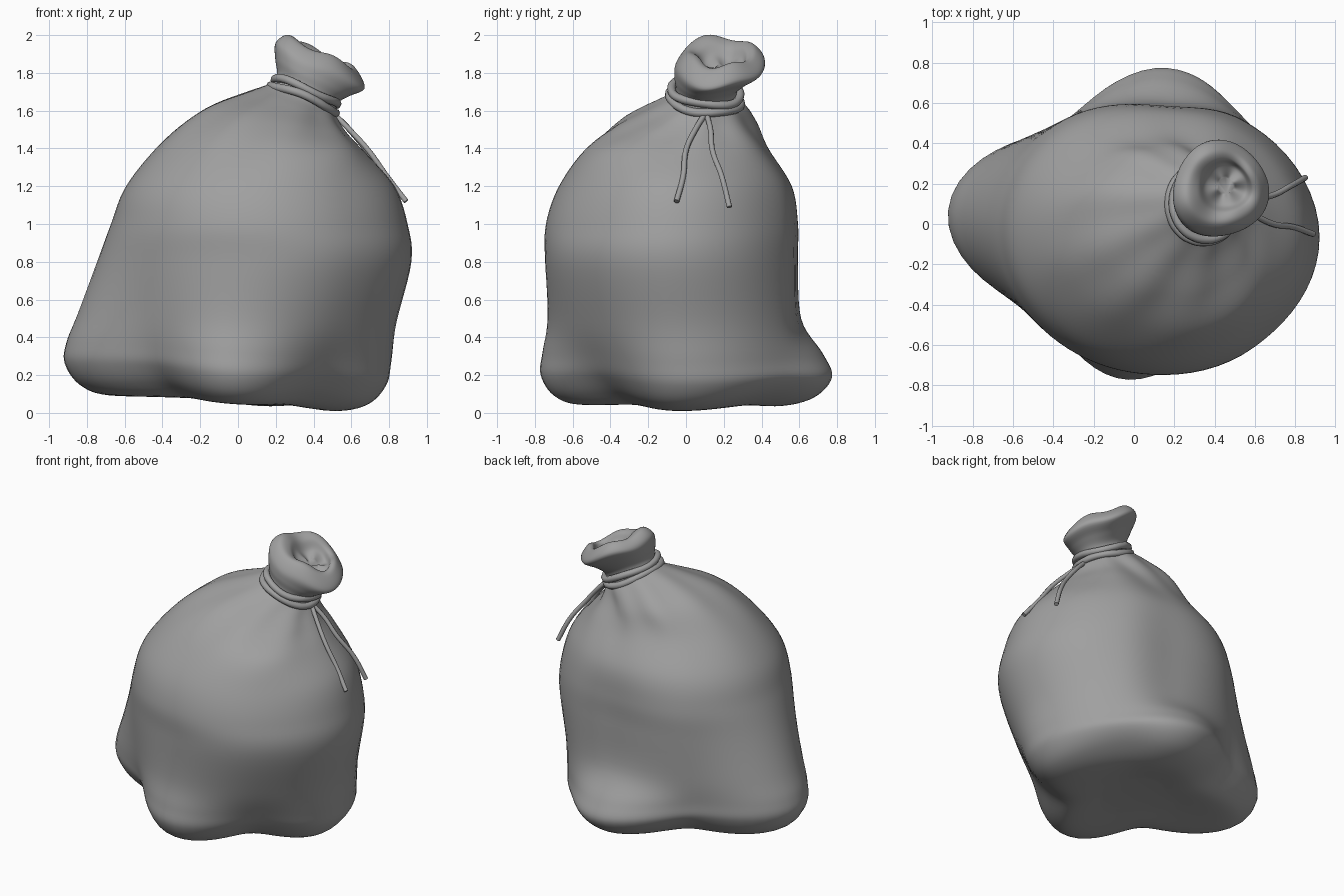
import bpy
import bmesh
import math
from mathutils import Vector

default_cube = bpy.data.objects.get("Cube")
if default_cube:
    bpy.data.objects.remove(default_cube, do_unlink=True)


def make_material(name, color):
    material = bpy.data.materials.new(name)
    material.use_nodes = True
    material.diffuse_color = color
    material.node_tree.nodes["Principled BSDF"].inputs["Base Color"].default_value = color
    return material


grey = make_material("plain grey", (0.35, 0.35, 0.35, 1))


def catmull(before, start, end, after, t):
    """Smooth interpolation between start and end."""
    return 0.5 * (2 * start + (end - before) * t
                  + (2 * before - 5 * start + 4 * end - after) * t ** 2
                  + (3 * start - before - 3 * end + after) * t ** 3)


def sample_closed(values, position):
    count = len(values)
    index = math.floor(position)
    around = [values[(index + step) % count] for step in (-1, 0, 1, 2)]
    return catmull(*around, position - index)


def sample_open(rows, position):
    last = len(rows) - 1
    index = min(math.floor(position), last - 1)
    around = [rows[max(0, min(last, index + step))] for step in (-1, 0, 1, 2)]
    return [catmull(*column, position - index) for column in zip(*around)]


def finish(obj, smooth_angle=60):
    bpy.ops.object.select_all(action="DESELECT")
    obj.select_set(True)
    bpy.context.view_layer.objects.active = obj
    if obj.type == "CURVE":
        bpy.ops.object.convert(target="MESH")
    bpy.ops.object.shade_smooth_by_angle(angle=math.radians(smooth_angle))


# Sack rings: centre x, y, z, slope along x, then radii east, north-east ... south-east
body_rings = [
    (0, 0, .07, -.07, .22, .22, .25, .2, .3, .2, .25, .2),
    (0, 0, .045, -.07, .5, .48, .5, .42, .68, .42, .56, .41),
    (0, 0, .09, -.07, .68, .65, .69, .54, .84, .55, .7, .53),
    (0, 0, .2, -.07, .78, .75, .79, .61, .92, .63, .77, .62),
    (0, 0, .32, -.06, .81, .75, .74, .62, .91, .66, .76, .68),
    (0, 0, .5, -.03, .84, .74, .62, .63, .85, .68, .73, .76),
    (0, 0, .8, 0, .92, .75, .60, .63, .745, .69, .73, .85),
    (0, 0, 1, 0, .90, .74, .60, .62, .67, .68, .73, .83),
    (0, 0, 1.2, 0, .83, .69, .57, .56, .59, .62, .66, .76),
    (.1, 0, 1.4, -.05, .58, .53, .44, .45, .51, .52, .52, .60),
    (.2, .04, 1.53, -.15, .38, .36, .33, .37, .41, .42, .40, .41),
]
# Gathered neck and rolled mouth: centre x, y, z, slope, one radius
neck_rings = [
    (.28, .07, 1.62, -.3, .25), (.34, .1, 1.67, -.42, .175),
    (.37, .11, 1.72, -.45, .165), (.395, .135, 1.78, -.48, .2),
    (.43, .175, 1.84, -.48, .235), (.44, .18, 1.905, -.48, .185),
    (.45, .185, 1.895, -.45, .135), (.455, .19, 1.84, -.42, .1),
    (.455, .19, 1.82, -.4, .04),
]
rings = body_rings + [ring[:4] + ring[4:] * 8 for ring in neck_rings]
corner_angles = [-4, 43, 78, 128, 176, 224, 268, 314]
drift = [angle - 45 * i for i, angle in enumerate(corner_angles)]
SIDES, STEPS = 80, 6


def build_sack():
    bm = bmesh.new()
    loops = []
    mouth_start = len(body_rings) + 2
    for level in range((len(rings) - 1) * STEPS + 1):
        position = level / STEPS
        cx, cy, cz, slope, *radii = sample_open(rings, position)
        # Pleats fade away from the neck; the mouth rim gets broad waves
        pleat = 0.025 * math.exp(-((position - len(body_rings) + 0.5) / 1.3) ** 2)
        wave = 0.04 * max(0, min(1, (position - mouth_start) / 2))
        # The base edges rise slightly between the four corners
        arch = 0.02 * math.exp(-((position - 2) / 1.2) ** 2)
        loop = []
        for side in range(SIDES):
            place = side / SIDES * len(radii)
            angle = math.radians(45 * place + sample_closed(drift, place))
            radius = sample_closed(radii, place)
            radius *= 1 + pleat * math.sin(9 * angle + 1) + wave * math.cos(3 * angle + 1)
            dx, dy = radius * math.cos(angle), radius * math.sin(angle)
            lift = wave * 0.3 * math.sin(4 * angle) + arch * (1 - math.cos(math.pi * place))
            loop.append(bm.verts.new((cx + dx, cy + dy, cz + slope * dx + lift)))
        loops.append(loop)
    for lower, upper in zip(loops, loops[1:]):
        for i in range(SIDES):
            j = (i + 1) % SIDES
            bm.faces.new((lower[i], lower[j], upper[j], upper[i]))
    bm.faces.new(loops[0][::-1])
    bm.faces.new(loops[-1])
    bmesh.ops.recalc_face_normals(bm, faces=bm.faces)
    mesh = bpy.data.meshes.new("sack")
    bm.to_mesh(mesh)
    bm.free()
    sack = bpy.data.objects.new("sack", mesh)
    bpy.context.collection.objects.link(sack)
    mesh.materials.append(grey)
    finish(sack, 80)


def build_cord(name, points, thickness, closed=False):
    curve = bpy.data.curves.new(name, "CURVE")
    curve.dimensions = "3D"
    curve.bevel_depth = thickness
    curve.bevel_resolution = 2
    curve.resolution_u = 6
    curve.use_fill_caps = True
    spline = curve.splines.new("BEZIER")
    spline.bezier_points.add(len(points) - 1)
    spline.use_cyclic_u = closed
    for knot, point in zip(spline.bezier_points, points):
        knot.co = point
        knot.handle_left_type = knot.handle_right_type = "AUTO"
    cord = bpy.data.objects.new(name, curve)
    bpy.context.collection.objects.link(cord)
    curve.materials.append(grey)
    finish(cord)


def neck_loop(center, radius, phase):
    """Slightly wavy tilted ring around the neck."""
    points = []
    for i in range(16):
        angle = math.tau * i / 16
        dx, dy = radius * math.cos(angle), radius * 1.1 * math.sin(angle)
        dz = -0.42 * dx - 0.1 * dy + 0.007 * math.sin(3 * angle + phase)
        points.append(Vector(center) + Vector((dx, dy, dz)))
    return points


build_sack()

# Cord wound twice round the neck
build_cord("lower_neck_cord", neck_loop((.345, .1, 1.66), .172, 0), .023, True)
build_cord("upper_neck_cord", neck_loop((.36, .105, 1.70), .165, 2), .023, True)

# Two loose cord ends hanging down the side
build_cord("front_cord_end", [(.51, .1, 1.58), (.59, .05, 1.5), (.69, 0, 1.39),
                              (.79, -.015, 1.25), (.89, -.05, 1.12)], .015)
build_cord("back_cord_end", [(.51, .11, 1.58), (.59, .13, 1.5), (.68, .14, 1.39),
                             (.78, .19, 1.25), (.85, .23, 1.09)], .015)
